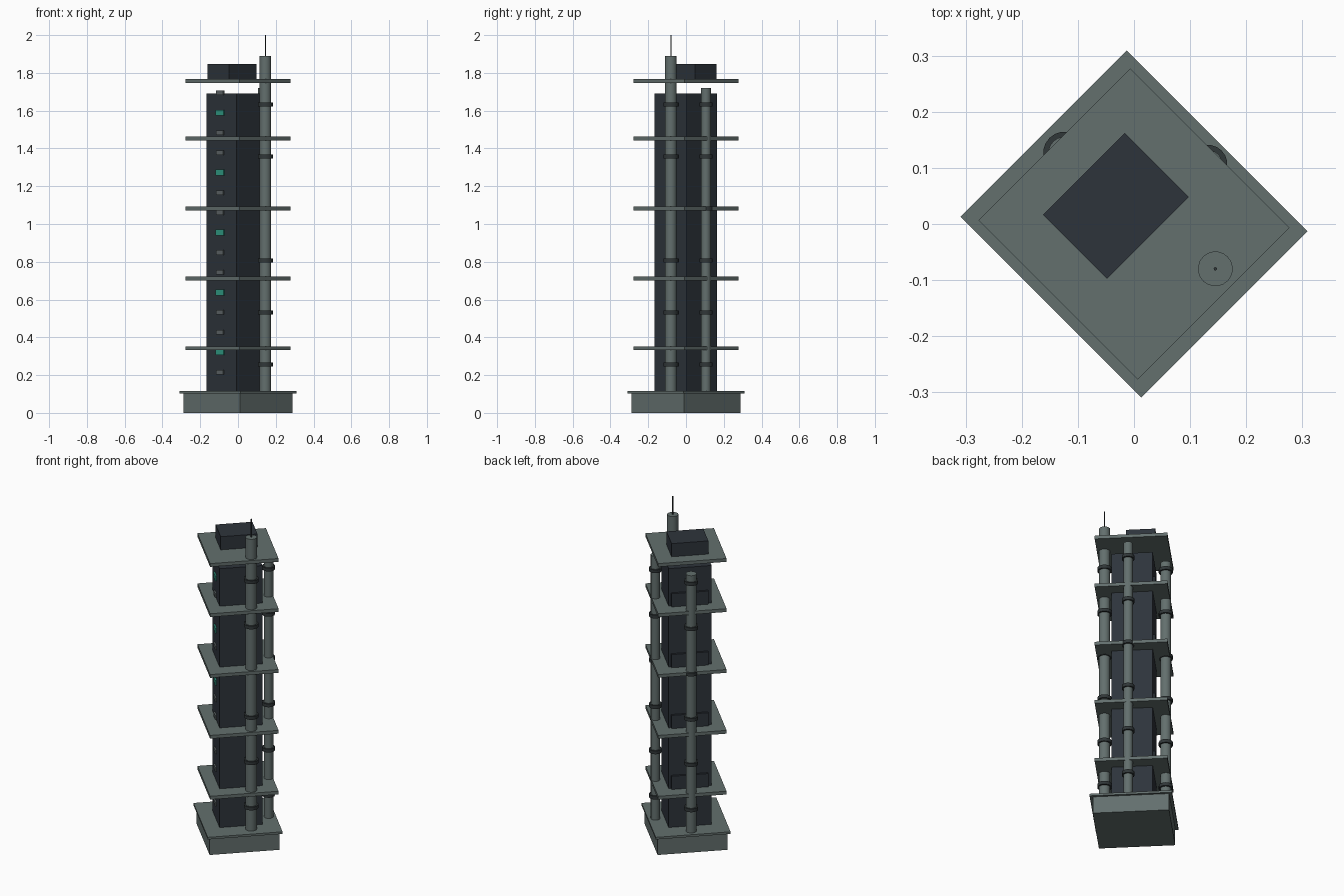
import bpy, bmesh, math
from mathutils import Matrix, Vector

if "Cube" in bpy.data.objects:
    bpy.data.objects.remove(bpy.data.objects["Cube"])

TURN = Matrix.Rotation(math.radians(45), 4, 'Z')  # whole tower stands diagonally


def material(name, color):
    m = bpy.data.materials.new(name)
    m.diffuse_color = (*color, 1)
    m.use_nodes = True
    m.node_tree.nodes["Principled BSDF"].inputs["Base Color"].default_value = m.diffuse_color
    return m


METAL = material("grey green metal", (0.125, 0.16, 0.155))
DARK = material("dark slate", (0.027, 0.034, 0.044))
RING = material("dark collar", (0.03, 0.038, 0.04))
GREEN = material("teal light", (0.03, 0.32, 0.23))
GREY = material("dim window grey", (0.11, 0.13, 0.135))


def finish(name, bm, mat):
    bm.transform(TURN)
    me = bpy.data.meshes.new(name)
    bm.to_mesh(me)
    bm.free()
    me.materials.append(mat)
    ob = bpy.data.objects.new(name, me)
    bpy.context.collection.objects.link(ob)
    return ob


def box(name, x, y, z, mat):
    """Box from (min, max) pairs in tower axes."""
    bm = bmesh.new()
    size = [b - a for a, b in (x, y, z)]
    mid = [(a + b) / 2 for a, b in (x, y, z)]
    bmesh.ops.create_cube(bm, size=1, matrix=Matrix.Translation(mid) @ Matrix.Diagonal((*size, 1)))
    return finish(name, bm, mat)


def tube(name, x, y, r, z0, z1, mat, sides=20):
    bm = bmesh.new()
    bmesh.ops.create_cone(bm, cap_ends=True, segments=sides, radius1=r, radius2=r, depth=z1 - z0,
                          matrix=Matrix.Translation((x, y, (z0 + z1) / 2)))
    for f in bm.faces:
        f.smooth = len(f.verts) == 4
    for e in bm.edges:
        e.smooth = all(f.smooth for f in e.link_faces)
    return finish(name, bm, mat)


# Base block with overhanging ledge
box("base_block", (-0.196, 0.196), (-0.211, 0.211), (0, 0.103), METAL)
box("base_ledge", (-0.2093, 0.2093), (-0.2276, 0.2276), (0.103, 0.116), METAL)

# Central shaft
box("core_shaft", (-0.123, 0.117), (-0.1135, 0.1135), (0.11, 1.69), DARK)

# Floor platforms, each carrying an offset equipment box
for i, z in enumerate((0.342, 0.712, 1.082, 1.452, 1.757)):
    box(f"platform_{i + 1}", (-0.1915, 0.1915), (-0.201, 0.201), (z - 0.01, z + 0.01), METAL)
    box(f"equipment_box_{i + 1}", (-0.103, 0.103), (-0.035, 0.1265), (z + 0.01, z + 0.09), DARK)

# Vertical pipes with collars
for name, x, y, r, top in (("tall_pipe", 0.046, -0.159, 0.031, 1.89),
                           ("thin_pipe", 0.168, -0.018, 0.026, 1.72),
                           ("rear_pipe", 0.002, 0.176, 0.030, 1.68)):
    tube(name, x, y, r, 0.11, top, METAL)
    for k in range(6):
        z = 0.256 + 0.2752 * k
        tube(f"{name}_collar_{k + 1}", x, y, r + 0.009, z - 0.01, z + 0.01, RING)

# Antenna on the tall pipe
tube("antenna", 0.046, -0.159, 0.003, 1.88, 2.0, RING, 8)

# Column of window plates, every third one lit
for i in range(15):
    z = 0.215 + 0.1057 * i
    lit = i % 3 == 1
    w, h = (0.029, 0.0155) if lit else (0.026, 0.012)
    box(f"window_{i + 1}", (-0.132, -0.1225), (0.006 - w, 0.006 + w), (z - h, z + h),
        GREEN if lit else GREY)
